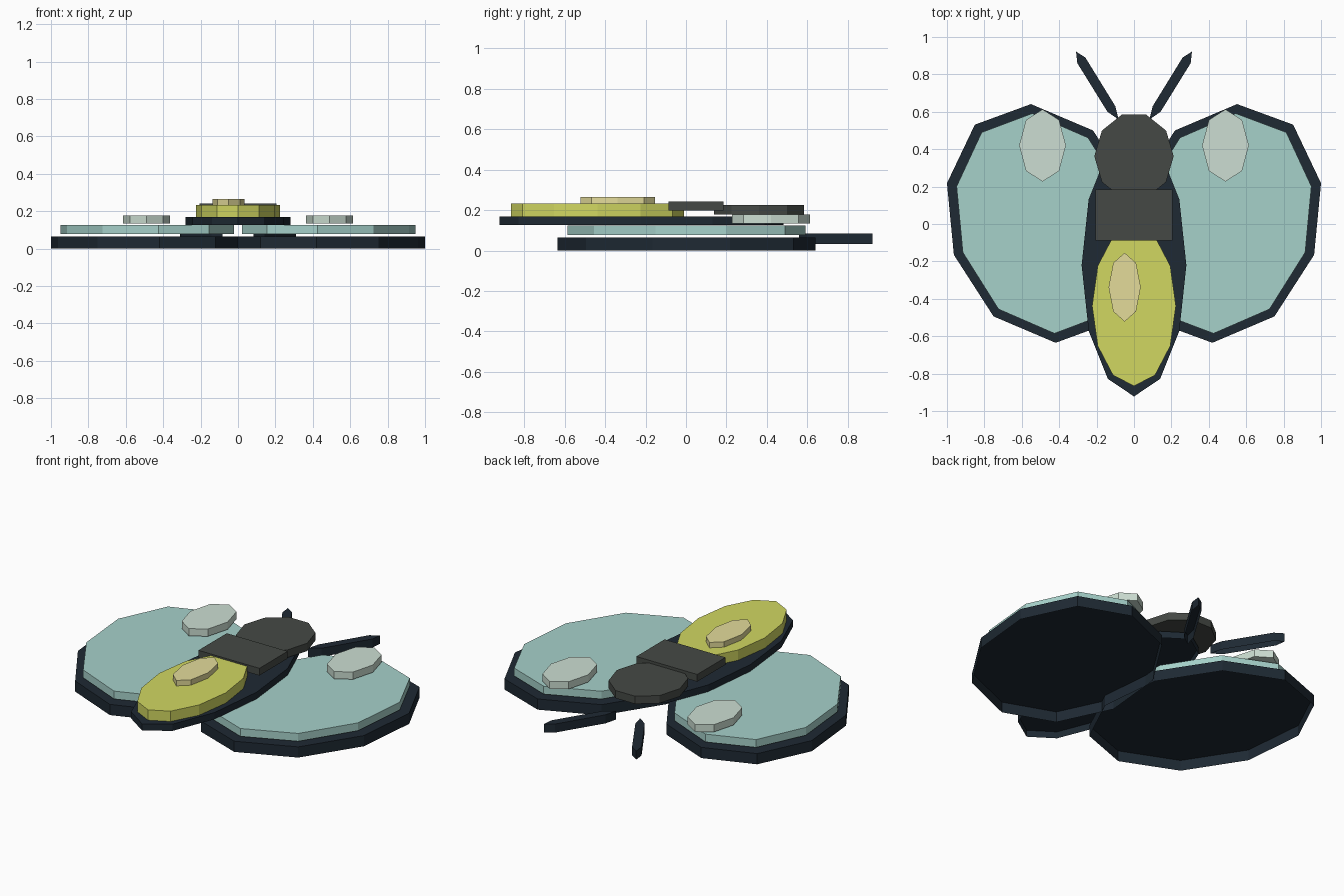
import bpy
import bmesh
from math import cos, sin, pi

cube = bpy.data.objects.get("Cube")
if cube:
    bpy.data.objects.remove(cube, do_unlink=True)


def make_material(name, *rgb):
    """Flat colour from 0-255 display values, converted to linear."""
    color = [((v / 255 + 0.055) / 1.055) ** 2.4 for v in rgb] + [1]
    mat = bpy.data.materials.new(name)
    mat.use_nodes = True
    mat.diffuse_color = color
    mat.node_tree.nodes["Principled BSDF"].inputs["Base Color"].default_value = color
    return mat


navy = make_material("dark navy", 30, 41, 51)
teal = make_material("pale teal", 166, 209, 202)
charcoal = make_material("charcoal", 69, 73, 69)
yellow = make_material("olive yellow", 209, 215, 97)
mist = make_material("misty white", 204, 222, 210)
cream = make_material("cream", 227, 219, 154)


def slab(name, outline, z0, z1, mat, open_bottom=False):
    """Flat plate: a counter-clockwise outline extruded from z0 to z1."""
    bm = bmesh.new()
    face = bm.faces.new([bm.verts.new((x, y, z0)) for x, y in outline])
    top = bmesh.ops.extrude_face_region(bm, geom=[face], use_keep_orig=True)
    verts = [v for v in top["geom"] if isinstance(v, bmesh.types.BMVert)]
    bmesh.ops.translate(bm, verts=verts, vec=(0, 0, z1 - z0))
    bmesh.ops.recalc_face_normals(bm, faces=bm.faces)
    if open_bottom:
        bm.faces.remove(face)
    mesh = bpy.data.meshes.new(name)
    bm.to_mesh(mesh)
    bm.free()
    mesh.materials.append(mat)
    obj = bpy.data.objects.new(name, mesh)
    bpy.context.scene.collection.objects.link(obj)


def oval(cx, cy, rx, ry, sides):
    angles = [2 * pi * i / sides for i in range(sides)]
    return [(cx + rx * cos(a), cy + ry * sin(a)) for a in angles]


def pair(name, outline, z0, z1, mat, open_bottom=False):
    """The same plate on the left (+x) and mirrored on the right."""
    mirrored = [(-x, y) for x, y in reversed(outline)]
    slab("left_" + name, outline, z0, z1, mat, open_bottom)
    slab("right_" + name, mirrored, z0, z1, mat, open_bottom)


# Wings: half an outline, repeated point-symmetrically about the wing centre
half = [(0.066, 0.638), (0.366, 0.528), (0.515, 0.215), (0.478, -0.168), (0.266, -0.497)]
ring = half + [(-x, -y) for x, y in half]
ring.reverse()


def wing(sx, sy):
    return [(0.485 + x * sx, 0.003 + y * sy) for x, y in ring]


pair("wing_border", wing(1, 1), 0, 0.065, navy, True)
pair("wing_panel", wing(0.9, 0.922), 0.077, 0.125, teal)
pair("wing_spot", oval(0.489, 0.42, 0.125, 0.193, 8), 0.133, 0.178, mist)

# Antennae
antenna = [(0.082, 0.558), (0.142, 0.6), (0.303, 0.86), (0.31, 0.922), (0.26, 0.89), (0.1, 0.63)]
pair("antenna", antenna, 0.033, 0.085, navy, True)

# Body stack
slab("body_base", oval(0, -0.22, 0.28, 0.702, 12), 0.127, 0.168, navy, True)
slab("abdomen", oval(0, -0.438, 0.224, 0.428, 12), 0.169, 0.232, yellow)
slab("abdomen_highlight", oval(-0.05, -0.338, 0.086, 0.184, 8), 0.233, 0.266, cream)
slab("head", oval(0, 0.362, 0.212, 0.234, 10), 0.178, 0.225, charcoal)
thorax = [(-0.205, -0.087), (0.205, -0.087), (0.205, 0.185), (-0.205, 0.185)]
slab("thorax", thorax, 0.198, 0.242, charcoal)
